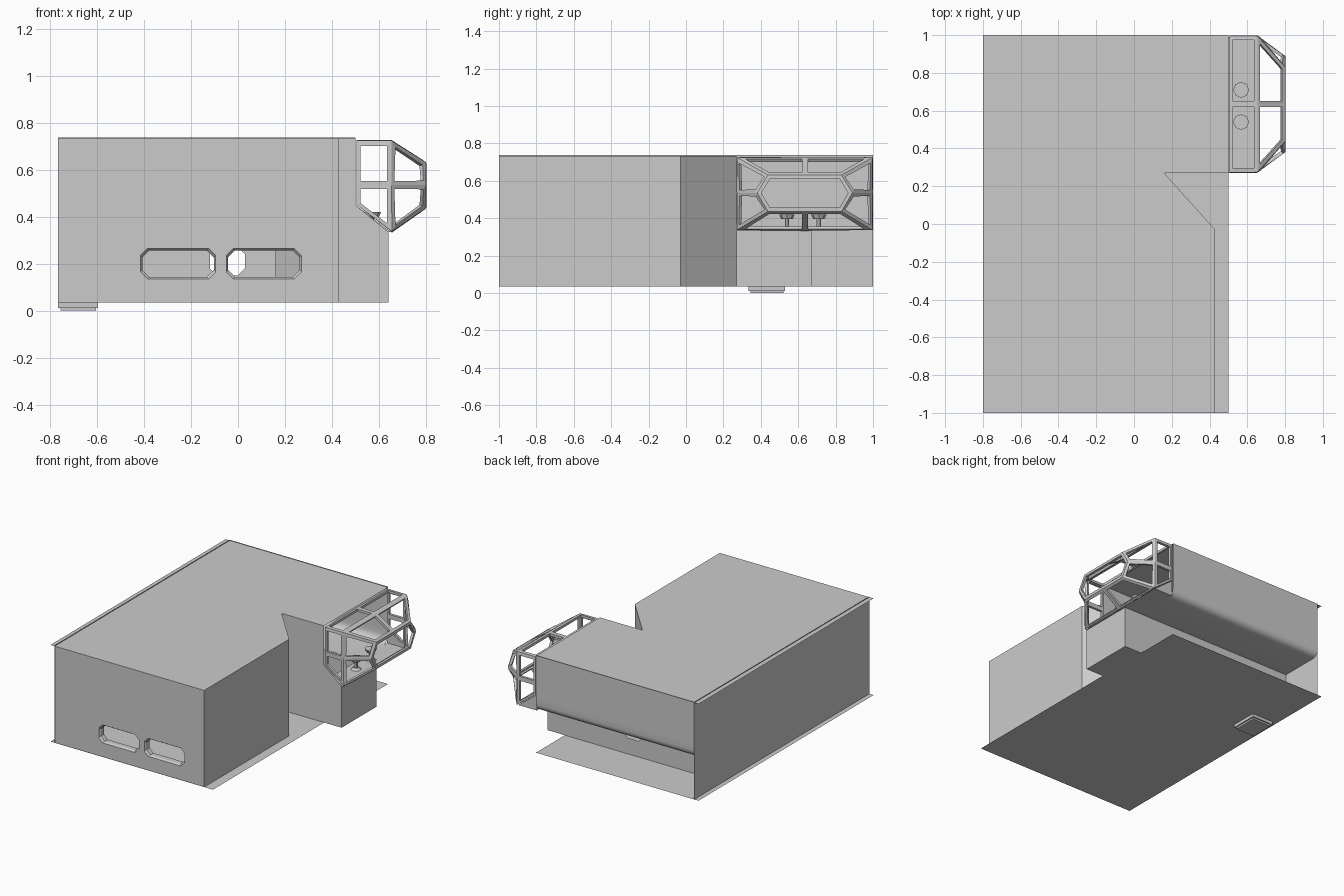
import bpy, bmesh, math
from mathutils import Vector

if "Cube" in bpy.data.objects:
    bpy.data.objects.remove(bpy.data.objects["Cube"])

L, R, S = -0.766, 0.43, 0.5            # left wall, right wall, turret opening
FL, CL, SH = 0.034, 0.733, 0.335       # floor, ceiling, shelf heights
YC = 0.635                             # turret centre line


def finish(name, bm, smooth=False):
    bmesh.ops.remove_doubles(bm, verts=bm.verts, dist=1e-5)
    me = bpy.data.meshes.new(name)
    bm.to_mesh(me)
    bm.free()
    ob = bpy.data.objects.new(name, me)
    bpy.context.collection.objects.link(ob)
    if smooth:
        for p in me.polygons:
            p.use_smooth = True
    return ob


def panels(name, polys, smooth=False):
    bm = bmesh.new()
    for poly in polys:
        bm.faces.new([bm.verts.new(p) for p in poly])
    return finish(name, bm, smooth)


def extruded(path, a, b):
    """Quads for a path of (x, y) raised from z=a to z=b."""
    return [[(*p, a), (*q, a), (*q, b), (*p, b)] for p, q in zip(path, path[1:])]


def box(name, x0, x1, y0, y1, z0, z1):
    bm = bmesh.new()
    bmesh.ops.create_cube(bm, size=1)
    for v in bm.verts:
        v.co = Vector(((x0 + x1) / 2 + v.co.x * (x1 - x0),
                       (y0 + y1) / 2 + v.co.y * (y1 - y0),
                       (z0 + z1) / 2 + v.co.z * (z1 - z0)))
    return finish(name, bm)


def octagon(x0, x1, z0, z1, c, y):
    return [(x0 + c, y, z0), (x1 - c, y, z0), (x1, y, z0 + c), (x1, y, z1 - c),
            (x1 - c, y, z1), (x0 + c, y, z1), (x0, y, z1 - c), (x0, y, z0 + c)]


def wall_with_holes(name, y, outline, holes):
    bm = bmesh.new()
    edges = []
    for loop in [[(x, y, z) for x, z in outline]] + holes:
        vs = [bm.verts.new(p) for p in loop]
        edges += [bm.edges.new((vs[i], vs[i - 1])) for i in range(len(vs))]
    bmesh.ops.triangle_fill(bm, edges=edges, use_beauty=True, normal=(0, -1, 0))
    return finish(name, bm)


# Floor and notched roof
panels("floor", [
    [(-0.8, -1, FL), (S, -1, FL), (S, 1, FL), (-0.8, 1, FL)],
    [(S, 0.27, FL), (0.64, 0.27, FL), (0.64, 0.67, FL), (S, 0.67, FL)]])
plan = [(R, -1), (R, -0.03), (0.16, 0.27), (S, 0.27)]
panels("roof", [[(x, y, CL) for x, y in [(-0.8, -1)] + plan + [(S, 1), (-0.8, 1)]]])

# Side walls
panels("left_wall", extruded([(L, -1), (L, 1)], FL, CL + 0.005))
panels("right_wall", extruded(plan[:3], FL, CL))
panels("notch_wall", [[(x, 0.27, z) for x, z in
       [(0.16, FL), (0.64, FL), (0.64, SH), (S, 0.45), (S, CL), (0.16, CL)]]])

# Front wall with two framed windows
wins = [(-0.415, -0.095), (-0.05, 0.27)]
wall_with_holes("front_wall", -0.998, [(L, FL), (R, FL), (R, CL), (L, CL)],
                [octagon(a, b, 0.135, 0.265, 0.03, -0.998) for a, b in wins])
for i, (a, b) in enumerate(wins):
    loops = [octagon(a + d, b - d, 0.135 + d, 0.265 - d, 0.03, y)
             for d, y in ((0, -0.998), (0.008, -0.985), (0.008, -0.95))]
    quads = []
    for p, q in zip(loops, loops[1:]):
        quads += [[p[k - 1], p[k], q[k], q[k - 1]] for k in range(8)]
    panels(f"window_frame_{i}", quads)

# Upper back wall rolling under into the shelf
prof = [(1.0, CL + 0.005), (1.0, 0.43)]
prof += [(0.95 + 0.05 * math.cos(t), 0.385 - 0.05 * math.sin(t))
         for t in [math.pi / 2 * k / 5 for k in range(6)]]
prof += [(0.67, SH)]
panels("upper_back_wall", [[(L, *p), (S, *p), (S, *q), (L, *q)]
                           for p, q in zip(prof, prof[1:])], True)

# Lower recessed back wall with a small opening, and end of the turret base
wall_with_holes("lower_back_wall", 0.67, [(L, FL), (0.64, FL), (0.64, SH), (L, SH)],
                [octagon(-0.12, 0.03, 0.15, 0.27, 0.03, 0.67)])
panels("turret_base", [
    [(0.64, 0.27, FL), (0.64, 0.67, FL), (0.64, 0.67, SH), (0.64, 0.27, SH)],
    [(S, 0.27, SH), (0.65, 0.27, SH), (0.65, 0.99, SH), (S, 0.99, SH)],
    [(S, 0.99, SH), (0.65, 0.99, SH), (S, 0.99, 0.45)]])

# Turret cage: facets inset, opened up and thickened
X0, X1, X2 = S + 0.005, 0.65, 0.793
W, ZT, ZM, ZB = 0.355, 0.718, 0.535, 0.34
hexa = [(X2, 0.195, 0.627), (X2, 0.25, ZM), (X2, 0.195, 0.44)]
half = [
    [(X0, 0, ZT), (X1, 0, ZT), (X1, W, ZT), (X0, W, ZT)],
    [(X0, W, ZT), (X1, W, ZT), (X1, W, ZM), (X0, W, ZM)],
    [(X0, W, ZM), (X1, W, ZM), (X1, W, ZB), (X0, W, 0.45)],
    [(X1, 0, ZT), (X2, 0, 0.627), hexa[0], (X1, W, ZT)],
    [(X1, W, ZT), hexa[0], hexa[1], (X1, W, ZM)],
    [(X1, W, ZM), hexa[1], hexa[2], (X1, W, ZB)],
    [(X1, W, ZB), hexa[2], (X2, 0, 0.44), (X1, 0, ZB)]]
faces = [[(x, YC + s * y, z) for x, y, z in f] for s in (1, -1) for f in half]
faces.append([(x, YC + y, z) for x, y, z in hexa] + [(X2, YC, 0.44)] +
             [(x, YC - y, z) for x, y, z in reversed(hexa)] + [(X2, YC, 0.627)])
bm = bmesh.new()
for f in faces:
    bm.faces.new([bm.verts.new(p) for p in f])
bmesh.ops.remove_doubles(bm, verts=bm.verts, dist=1e-4)
bmesh.ops.recalc_face_normals(bm, faces=bm.faces)
panes = list(bm.faces)
bmesh.ops.inset_individual(bm, faces=panes, thickness=0.016, use_even_offset=True)
bmesh.ops.delete(bm, geom=panes, context='FACES')
cage = finish("turret_cage", bm)
mod = cage.modifiers.new("thickness", 'SOLIDIFY')
mod.thickness = 0.018
mod.offset = 0

# Two swivel stools in the turret
for i, y in enumerate((0.54, 0.71)):
    bm = bmesh.new()
    for r1, r2, z0, z1 in ((0.035, 0.02, SH, 0.35), (0.012, 0.012, 0.35, 0.4),
                           (0.03, 0.042, 0.395, 0.42)):
        res = bmesh.ops.create_cone(bm, cap_ends=True, segments=8, radius1=r1,
                                    radius2=r2, depth=z1 - z0)
        bmesh.ops.translate(bm, verts=res["verts"], vec=(0.567, y, (z0 + z1) / 2))
    me = finish(f"stool_{i}", bm)

# Stepped foot under the floor
box("foot_upper", L, -0.595, 0.335, 0.53, 0.012, FL)
box("foot_lower", L + 0.01, -0.605, 0.345, 0.52, 0.0, 0.012)
